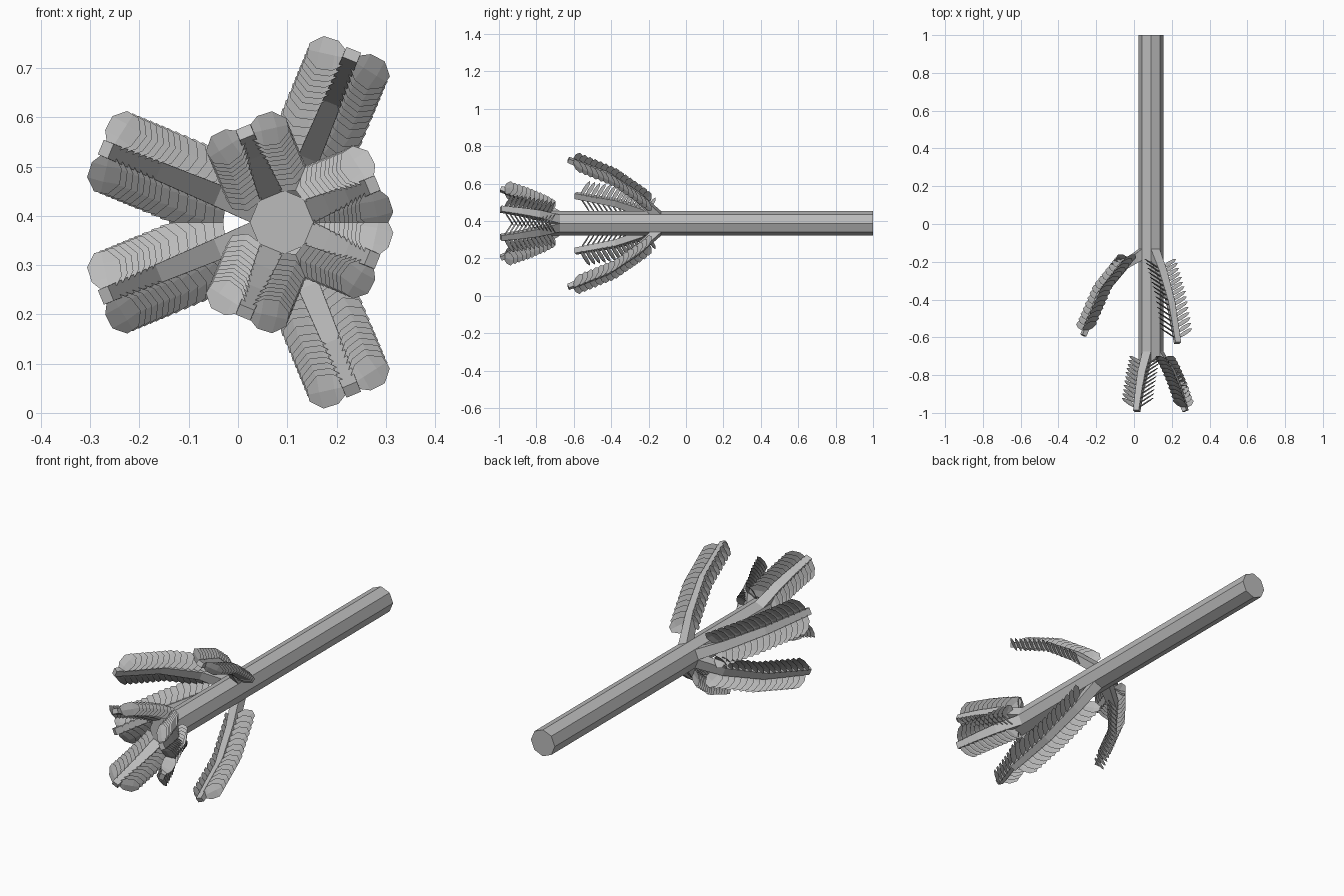
import bpy, bmesh, math
from mathutils import Vector

if "Cube" in bpy.data.objects:
    bpy.data.objects.remove(bpy.data.objects["Cube"])

CX, CZ, R = 0.09, 0.387, 0.066
Y = Vector((0, 1, 0))

grey = bpy.data.materials.new("plain grey")
grey.diffuse_color = (0.5, 0.5, 0.5, 1)
grey.use_nodes = True
grey.node_tree.nodes["Principled BSDF"].inputs["Base Color"].default_value = grey.diffuse_color


def finish(bm, name):
    me = bpy.data.meshes.new(name)
    bm.to_mesh(me)
    bm.free()
    me.materials.append(grey)
    ob = bpy.data.objects.new(name, me)
    bpy.context.collection.objects.link(ob)
    return ob


def frame(deg):
    a = math.radians(deg)
    return (Vector((math.cos(a), 0, math.sin(a))),
            Vector((-math.sin(a), 0, math.cos(a))))


def along(path, f):
    # point on a polyline at fraction f of its length
    lens = [(b - a).length for a, b in zip(path, path[1:])]
    d = f * sum(lens)
    for a, b, l in zip(path, path[1:], lens):
        if d <= l + 1e-9:
            return a.lerp(b, d / l)
        d -= l
    return path[-1].copy()


def make_branch(name, deg, profile):
    rad, tan = frame(deg)
    path = [Vector((CX, 0, CZ)) + rad * r + Y * y for r, y in profile]
    bm = bmesh.new()
    rings, n = [], len(path) - 1
    for i, p in enumerate(path):
        f = i / n
        w = 0.025 + (0.016 - 0.025) * f
        h = (0.030, 0.020, 0.016, 0.012)[i]
        dirv = (path[min(i + 1, n)] - path[max(i - 1, 0)]).normalized()
        side = Y.copy() if i == 0 else tan.cross(dirv).normalized()
        if side.y < 0:
            side = -side
        rings.append([bm.verts.new(p + tan * w * s + side * h * q)
                      for s, q in ((-1, -1), (1, -1), (1, 1), (-1, 1))])
    for a, b in zip(rings, rings[1:]):
        for k in range(4):
            bm.faces.new((a[k], a[(k + 1) % 4], b[(k + 1) % 4], b[k]))
    bm.faces.new(rings[0])
    bm.faces.new(rings[-1])
    bmesh.ops.recalc_face_normals(bm, faces=bm.faces)
    finish(bm, name)
    return path


# outline of one leaf: distance from stem, half width, height of midrib
LEAF = ((0.0, 0.010, 0.0), (0.030, 0.031, 0.004),
        (0.068, 0.034, 0.004), (0.098, 0.014, 0.0))


def make_leaves(name, deg, path, count, start):
    rad, tan = frame(deg)
    bm = bmesh.new()
    sweep, lean = math.radians(33), math.radians(10)
    for i in range(count):
        base = along(path, start + (0.96 - start) * i / (count - 1))
        for s in (-1, 1):
            flat = tan * s * math.cos(lean) - rad * math.sin(lean)
            out = flat * math.cos(sweep) + Y * math.sin(sweep)
            wide = rad * math.cos(lean) + tan * s * math.sin(lean)
            nor = out.cross(wide).normalized()
            if nor.y > 0:
                nor = -nor
            rows = []
            for u, w, h in LEAF:
                o = base + out * (u + 0.006)
                rows.append([bm.verts.new(o - wide * w),
                             bm.verts.new(o + nor * h),
                             bm.verts.new(o + wide * w)])
            for a, b in zip(rows, rows[1:]):
                for k in (0, 1):
                    f = bm.faces.new((a[k], a[k + 1], b[k + 1], b[k]))
                    f.normal_update()
                    if f.normal.dot(nor) < 0:
                        f.normal_flip()
    finish(bm, name)


# eight-sided stem lying along y
bm = bmesh.new()
ends = [[bm.verts.new((CX + R * math.cos(k * math.pi / 4), y,
                       CZ + R * math.sin(k * math.pi / 4))) for k in range(8)]
        for y in (-0.73, 1.0)]
for k in range(8):
    j = (k + 1) % 8
    bm.faces.new((ends[0][k], ends[0][j], ends[1][j], ends[1][k]))
for e in ends:
    bm.faces.new(e)
bmesh.ops.recalc_face_normals(bm, faces=bm.faces)
finish(bm, "stem")

# long lower fronds and short end fronds, mirrored above and below
STEEP = ((0.058, -0.16), (0.155, -0.26), (0.275, -0.42), (0.368, -0.63))
WIDE = ((0.058, -0.16), (0.155, -0.22), (0.285, -0.37), (0.388, -0.59))
SHORT = ((0.058, -0.70), (0.115, -0.79), (0.157, -0.88), (0.198, -0.99))
for angle, prof, count, start in ((67.5, STEEP, 15, 0.2), (157.5, WIDE, 15, 0.2),
                                  (22.5, SHORT, 11, 0.2), (112.5, SHORT, 11, 0.2)):
    for s, label in ((1, "upper"), (-1, "lower")):
        tag = f"{label}_{int(angle)}"
        p = make_branch("branch_" + tag, s * angle, prof)
        make_leaves("leaves_" + tag, s * angle, p, count, start)
